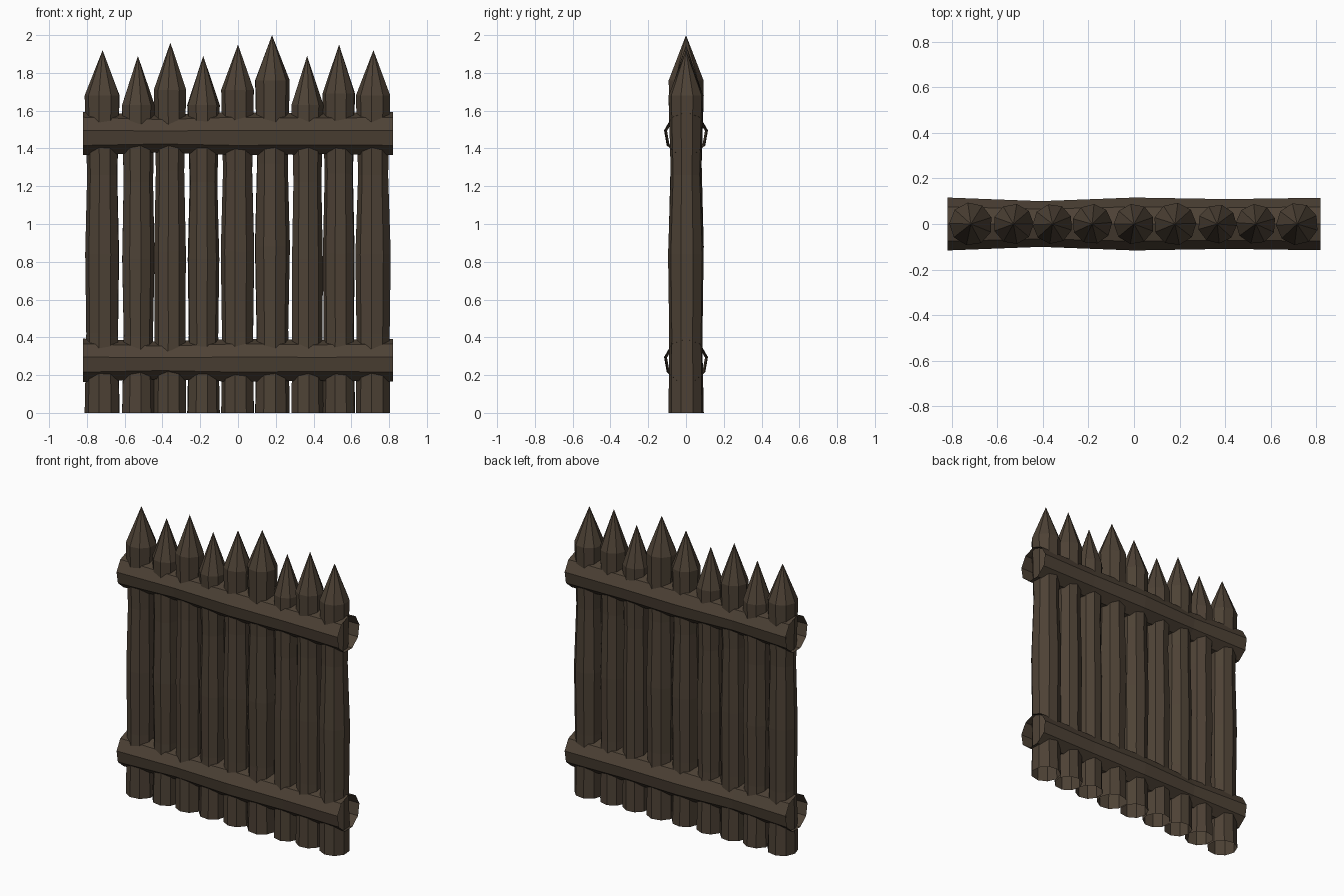
import bpy, bmesh, math, random
from mathutils import Vector

if "Cube" in bpy.data.objects:
    bpy.data.objects.remove(bpy.data.objects["Cube"])

random.seed(4)
SIDES = 9

wood = bpy.data.materials.new("dark_wood")
wood.diffuse_color = (0.075, 0.054, 0.036, 1)
wood.use_nodes = True
wood.node_tree.nodes["Principled BSDF"].inputs["Base Color"].default_value = wood.diffuse_color


def log(name, rings, axis, turn, tip=None):
    """Open-ended faceted log; rings are (centre, radius) along the axis."""
    bm = bmesh.new()
    loops = []
    for centre, radius in rings:
        loop = []
        for i in range(SIDES):
            a = turn + math.tau * i / SIDES
            c, s = radius * math.cos(a), radius * math.sin(a)
            offset = Vector((c, s, 0)) if axis == "z" else Vector((0, c, s))
            loop.append(bm.verts.new(Vector(centre) + offset))
        loops.append(loop)
    for low, high in zip(loops, loops[1:]):
        for i in range(SIDES):
            j = (i + 1) % SIDES
            bm.faces.new((low[i], low[j], high[j], high[i]))
    if tip:
        point = bm.verts.new(tip)
        for i in range(SIDES):
            bm.faces.new((loops[-1][i], loops[-1][(i + 1) % SIDES], point))
    mesh = bpy.data.meshes.new(name)
    bm.to_mesh(mesh)
    bm.free()
    mesh.materials.append(wood)
    obj = bpy.data.objects.new(name, mesh)
    bpy.context.collection.objects.link(obj)


# Sharpened upright posts: x, radius, shoulder height, tip height
posts = [
    (-0.717, 0.095, 1.68, 1.92), (-0.53, 0.089, 1.63, 1.89),
    (-0.358, 0.088, 1.71, 1.96), (-0.184, 0.088, 1.63, 1.89),
    (0.0, 0.089, 1.71, 1.95), (0.18, 0.094, 1.76, 2.00),
    (0.366, 0.086, 1.63, 1.89), (0.535, 0.088, 1.69, 1.95),
    (0.717, 0.093, 1.68, 1.92),
]
for n, (x, r, shoulder, top) in enumerate(posts, 1):
    rings = []
    for k, f in enumerate((1, 0.93, 1.0, 0.87, 1)):
        wobble = random.uniform(-0.04, 0.04) if 0 < k < 4 else 0
        rings.append(((x, 0, shoulder * k / 4), r * (f + wobble)))
    turn = -math.pi / 2 + random.uniform(-0.3, 0.3)
    log(f"post_{n}", rings, "z", turn, (x, 0, top))

# Horizontal rails, hollow at the ends
rail_radii = (0.118, 0.102, 0.118, 0.111, 0.117)
for name, z in (("lower_rail", 0.275), ("upper_rail", 1.475)):
    rings = [((-0.82 + 0.41 * k, 0, z), r) for k, r in enumerate(rail_radii)]
    log(name, rings, "x", math.pi / 2)
